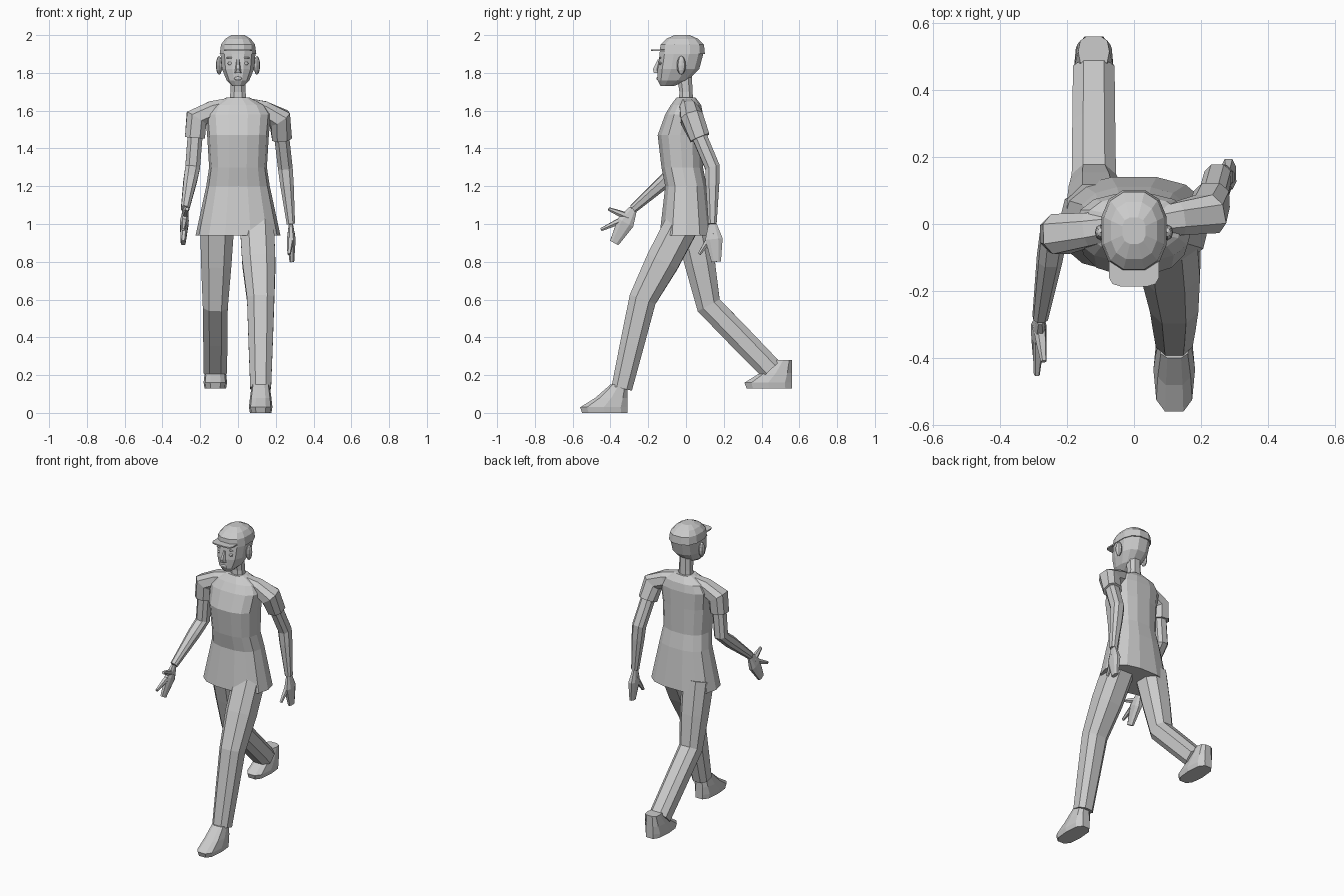
import bpy, bmesh, math
from mathutils import Vector

default_cube = bpy.data.objects.get("Cube")
if default_cube:
    bpy.data.objects.remove(default_cube)

shade = 0.6
grey = bpy.data.materials.new("plain_grey")
grey.use_nodes = True
grey.diffuse_color = (shade, shade, shade, 1)
grey.node_tree.nodes["Principled BSDF"].inputs["Base Color"].default_value = grey.diffuse_color


def finish(name, bm):
    """Turn a bmesh into a grey, flat-shaded object."""
    bmesh.ops.recalc_face_normals(bm, faces=bm.faces)
    mesh = bpy.data.meshes.new(name)
    bm.to_mesh(mesh)
    bm.free()
    mesh.materials.append(grey)
    obj = bpy.data.objects.new(name, mesh)
    bpy.context.collection.objects.link(obj)
    return obj


def signed_power(value, power):
    return math.copysign(abs(value) ** power, value)


def skin(name, rings, sides, power):
    """Join rings of (centre, depth vector, width vector) and cap both ends."""
    bm = bmesh.new()
    loops = []
    # stretch each ring so that its flat sides reach the stated radius
    stretch = math.cos(math.pi / sides) ** -power
    for centre, depth, width in rings:
        loop = []
        for k in range(sides):
            angle = math.tau * (k + 0.5) / sides
            along = signed_power(math.cos(angle), power) * stretch
            across = signed_power(math.sin(angle), power) * stretch
            loop.append(bm.verts.new(centre + depth * along + width * across))
        loops.append(loop)
    for low, high in zip(loops, loops[1:]):
        for k in range(sides):
            following = (k + 1) % sides
            bm.faces.new((low[k], low[following], high[following], high[k]))
    bm.faces.new(loops[0])
    bm.faces.new(loops[-1])
    return finish(name, bm)


def stack(name, layers, x=0, sides=12, power=0.8):
    """Level rings of (height, middle y, half depth, half width)."""
    rings = [(Vector((x, middle, height)), Vector((0, depth, 0)), Vector((width, 0, 0)))
             for height, middle, depth, width in layers]
    return skin(name, rings, sides, power)


def limb(name, joints, radii, flatness=1, sides=8):
    """Tube through the joints, each ring square to the path."""
    rings = []
    for i, (joint, radius) in enumerate(zip(joints, radii)):
        before = joints[max(i - 1, 0)]
        after = joints[min(i + 1, len(joints) - 1)]
        tangent = (after - before).normalized()
        forward = Vector((0, 1, 0))
        depth = (forward - tangent * forward.dot(tangent)).normalized()
        width = tangent.cross(depth)
        rings.append((joint, depth * radius, width * radius * flatness))
    return skin(name, rings, sides, 0.8)


def ellipsoid(name, centre, radii):
    bm = bmesh.new()
    bmesh.ops.create_uvsphere(bm, u_segments=8, v_segments=6, radius=1)
    bmesh.ops.scale(bm, vec=radii, verts=bm.verts)
    bmesh.ops.translate(bm, vec=centre, verts=bm.verts)
    return finish(name, bm)


def arm(label, side, shoulder, elbow, wrist, fingertips, fingers):
    """Sleeve from collar to cuff, bare arm, and hand with loose fingers."""
    shoulder, elbow, wrist, fingertips = map(Vector, (shoulder, elbow, wrist, fingertips))
    collar = Vector((side * 0.03, 0, 1.63))
    ridge = collar.lerp(shoulder, 0.55) + Vector((0, 0, 0.01))
    cuff = shoulder.lerp(elbow, 0.4)
    limb(label + "_sleeve", [collar, ridge, shoulder, cuff], [0.04, 0.05, 0.06, 0.053])
    limb(label + "_arm", [shoulder, elbow, elbow.lerp(wrist, 0.3), wrist],
         [0.04, 0.039, 0.036, 0.022])
    knuckles = wrist.lerp(fingertips, 0.4)
    limb(label + "_hand", [wrist, knuckles, fingertips], [0.022, 0.046, 0.025], flatness=0.5)
    for finger, tip in fingers.items():
        tip = Vector(tip)
        root = wrist.lerp(knuckles, 0.6)
        limb(label + "_" + finger, [root, root.lerp(tip, 0.5), tip],
             [0.018, 0.014, 0.008], sides=6)


def leg(label, hip, knee, ankle, radii, toe, instep):
    """Trouser leg, and a foot whose sole lies level below the ankle."""
    hip, knee, ankle = map(Vector, (hip, knee, ankle))
    limb(label + "_trouser_leg", [hip, hip.lerp(knee, 0.5), knee, knee.lerp(ankle, 0.5), ankle],
         radii)
    heel = toe + 0.25
    ground = ankle.z - instep
    layers = []
    for rise, setback, width in ((0, 0.01, 0.055), (0.03, 0, 0.06),
                                 (0.08, 0.08, 0.055), (0.15, 0.16, 0.045)):
        front = toe + setback
        layers.append((ground + rise, (front + heel) / 2, (heel - front) / 2, width))
    stack(label + "_foot", layers, x=ankle.x, sides=10, power=0.7)


# Tunic body, flared at the hem and waisted, then the neck
stack("tunic", [(0.94, 0, 0.14, 0.22), (1.2, 0, 0.11, 0.165), (1.3, -0.02, 0.11, 0.15),
                (1.47, -0.03, 0.12, 0.16), (1.58, -0.01, 0.1, 0.17),
                (1.63, 0, 0.08, 0.14), (1.67, 0, 0.05, 0.06)], sides=14)
stack("neck", [(1.6, 0, 0.04, 0.05), (1.7, 0, 0.035, 0.04), (1.8, -0.01, 0.04, 0.04)], sides=8)

# Head and close-fitting cap
stack("head", [(1.73, -0.1, 0.035, 0.03), (1.76, -0.07, 0.08, 0.06),
               (1.82, -0.04, 0.11, 0.085), (1.92, -0.02, 0.117, 0.094)])
stack("cap", [(1.9, -0.02, 0.12, 0.097), (1.95, -0.02, 0.115, 0.09),
              (1.98, -0.02, 0.085, 0.068), (2, -0.02, 0.04, 0.035)])
stack("cap_brim", [(z, -0.13, 0.056, 0.074) for z in (1.915, 1.923)], power=0.45)

# Face
stack("nose", [(1.8, -0.15, 0.02, 0.016), (1.82, -0.155, 0.02, 0.013),
               (1.87, -0.14, 0.01, 0.007)], sides=6)
ellipsoid("lips", (0, -0.145, 1.77), (0.026, 0.012, 0.011))
for label, side in (("left", 1), ("right", -1)):
    ellipsoid(label + "_eye", (side * 0.04, -0.135, 1.85), (0.018, 0.01, 0.009))
    ellipsoid(label + "_eyebrow", (side * 0.04, -0.137, 1.88), (0.024, 0.006, 0.005))
    ellipsoid(label + "_ear", (side * 0.1, -0.025, 1.84), (0.017, 0.024, 0.05))

# Arms: the left swings back, the right swings forward
arm("left", 1, shoulder=(0.22, 0.03, 1.56), elbow=(0.25, 0.14, 1.3),
    wrist=(0.28, 0.14, 1), fingertips=(0.285, 0.16, 0.8),
    fingers={"thumb": (0.27, 0.07, 0.84)})
arm("right", -1, shoulder=(-0.22, -0.03, 1.56), elbow=(-0.24, -0.03, 1.3),
    wrist=(-0.28, -0.28, 1.08), fingertips=(-0.29, -0.38, 0.9),
    fingers={"thumb": (-0.27, -0.41, 1.08), "index_finger": (-0.29, -0.45, 0.97)})

# Legs: the left strides forward, the right trails on a raised foot
leg("left", hip=(0.1, -0.02, 1), knee=(0.12, -0.23, 0.6), ankle=(0.12, -0.34, 0.13),
    radii=[0.09, 0.088, 0.072, 0.064, 0.055], toe=-0.56, instep=0.13)
leg("right", hip=(-0.11, 0.03, 1), knee=(-0.12, 0.12, 0.57), ankle=(-0.12, 0.45, 0.23),
    radii=[0.09, 0.08, 0.066, 0.064, 0.062], toe=0.31, instep=0.1)
